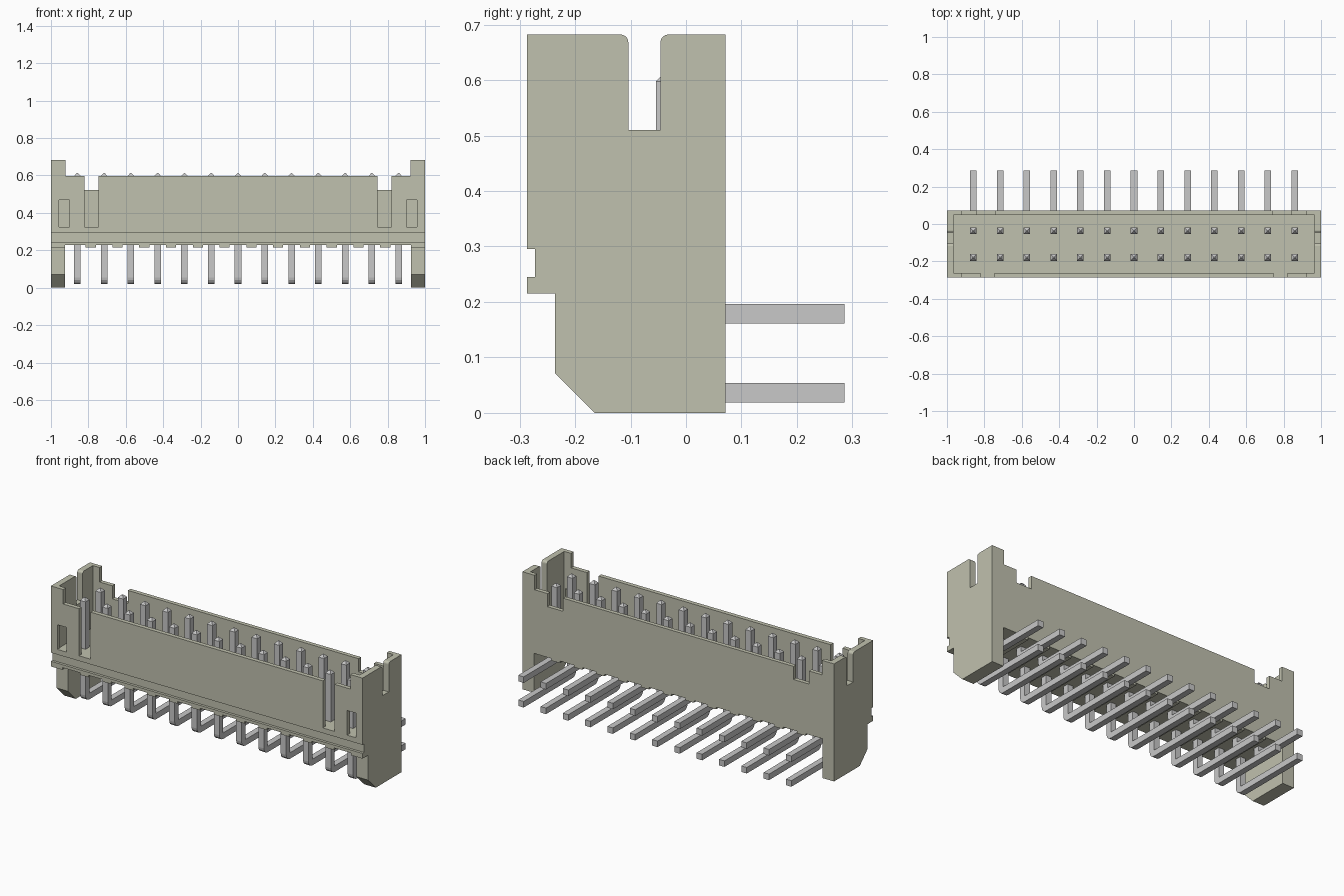
import bpy, bmesh, math
from mathutils import Vector

if "Cube" in bpy.data.objects:
    bpy.data.objects.remove(bpy.data.objects["Cube"], do_unlink=True)


def material(name, rgb):
    m = bpy.data.materials.new(name)
    m.use_nodes = True
    m.diffuse_color = (*rgb, 1)
    m.node_tree.nodes["Principled BSDF"].inputs["Base Color"].default_value = (*rgb, 1)
    return m


PLASTIC = material("beige grey plastic", (0.527, 0.532, 0.425))
METAL = material("pin metal grey", (0.58, 0.58, 0.58))


def add_object(name, bm, mat):
    bmesh.ops.recalc_face_normals(bm, faces=bm.faces)
    mesh = bpy.data.meshes.new(name)
    bm.to_mesh(mesh)
    bm.free()
    mesh.materials.append(mat)
    ob = bpy.data.objects.new(name, mesh)
    bpy.context.collection.objects.link(ob)
    return ob


def extrude_profile(points, x0, x1):
    """Prism along x from (y, z) points."""
    bm = bmesh.new()
    face = bm.faces.new([bm.verts.new((x0, y, z)) for y, z in points])
    ext = bmesh.ops.extrude_face_region(bm, geom=[face])
    bmesh.ops.delete(bm, geom=[f for f in bm.faces if f == face], context="FACES_ONLY")
    verts = [g for g in ext["geom"] if isinstance(g, bmesh.types.BMVert)]
    bmesh.ops.translate(bm, verts=verts, vec=(x1 - x0, 0, 0))
    # Close the starting end
    bmesh.ops.holes_fill(bm, edges=[e for e in bm.edges if e.is_boundary], sides=0)
    return bm


def box(name, x0, x1, y0, y1, z0, z1, mat=PLASTIC):
    pts = [(y0, z0), (y1, z0), (y1, z1), (y0, z1)]
    return add_object(name, extrude_profile(pts, x0, x1), mat)


def arc(cy, cz, r, a0, a1, n=5):
    return [(cy + r * math.cos(math.radians(a0 + (a1 - a0) * i / n)),
             cz + r * math.sin(math.radians(a0 + (a1 - a0) * i / n))) for i in range(n + 1)]


# Housing: side silhouette with groove, foot chamfer and rounded end slot
F, B, TOP, R = -0.287, 0.071, 0.682, 0.014
profile = [(-0.165, 0), (B, 0), (B, TOP)]
profile += arc(-0.046 + R, TOP - R, R, 90, 180)
profile += [(-0.046, 0.51), (-0.104, 0.51)]
profile += arc(-0.104 - R, TOP - R, R, 0, 90)
profile += [(F, TOP), (F, 0.295), (F + 0.015, 0.295), (F + 0.015, 0.245),
            (F, 0.245), (F, 0.215), (-0.236, 0.215), (-0.236, 0.071)]
housing = add_object("housing", extrude_profile(profile, -1, 1), PLASTIC)

# Cut-outs: x0, x1, y0, y1, z0, z1
cuts = [
    (-0.926, 0.926, -0.5, 0.5, -0.2, 0.228),         # space under the body
    (-0.965, 0.965, -0.262, 0.047, 0.322, 1.0),      # contact cavity
    (-0.922, 0.922, -0.5, 0.5, 0.598, 1.1),          # lowered long walls
]
for s in (-1, 1):
    for a, b, *rest in [
        (0.745, 0.82, -0.5, -0.2, 0.325, 1.2),       # front wall slot
        (0.901, 0.958, -0.5, -0.2, 0.325, 0.468),    # front window
        (0.74, 0.84, 0.0, 0.5, 0.522, 1.2),          # back wall notch
    ]:
        cuts.append((min(s * a, s * b), max(s * a, s * b), *rest))

bpy.context.view_layer.objects.active = housing
for c in cuts:
    cutter = box("cutter", *c)
    cutter.hide_render = True
    mod = housing.modifiers.new("cut", "BOOLEAN")
    mod.operation, mod.solver, mod.object = "DIFFERENCE", "EXACT", cutter
    bpy.ops.object.modifier_apply(modifier=mod.name)
    bpy.data.objects.remove(cutter, do_unlink=True)

# Standoff ribs under the body, between pin columns
COUNT = 13
PITCH = 1.718 / (COUNT - 1)
xs = [-0.859 + PITCH * i for i in range(COUNT)]
for x in xs[:-1]:
    mid = x + PITCH / 2
    box("standoff_rib", mid - 0.027, mid + 0.027, F + 0.002, B - 0.002, 0.215, 0.24)

# Right-angle pins with rounded bends and pyramid tips
H, BEND, TIP = 0.0175, 0.035, 0.597


def pin_mesh(y, z):
    pts = [(y - H, TIP)]
    pts += arc(y - H + BEND, z - H + BEND, BEND, 180, 270, 4)
    pts += [(0.286, z - H), (0.286, z + H), (y + H, z + H), (y + H, TIP)]
    bm = extrude_profile(pts, -H, H)
    bm.normal_update()
    top = max(bm.faces, key=lambda f: f.calc_center_median().z)
    ext = bmesh.ops.extrude_face_region(bm, geom=[top])
    bmesh.ops.delete(bm, geom=[f for f in bm.faces if f == top], context="FACES_ONLY")
    for v in [g for g in ext["geom"] if isinstance(g, bmesh.types.BMVert)]:
        v.co = Vector((v.co.x * 0.2, y + (v.co.y - y) * 0.2, TIP + 0.015))
    return bm


for row, y, z in (("front_row_pin", -0.179, 0.036), ("back_row_pin", -0.037, 0.179)):
    first = add_object(row, pin_mesh(y, z), METAL)
    first.location.x = xs[0]
    for x in xs[1:]:
        pin = bpy.data.objects.new(row, first.data)
        pin.location.x = x
        bpy.context.collection.objects.link(pin)
